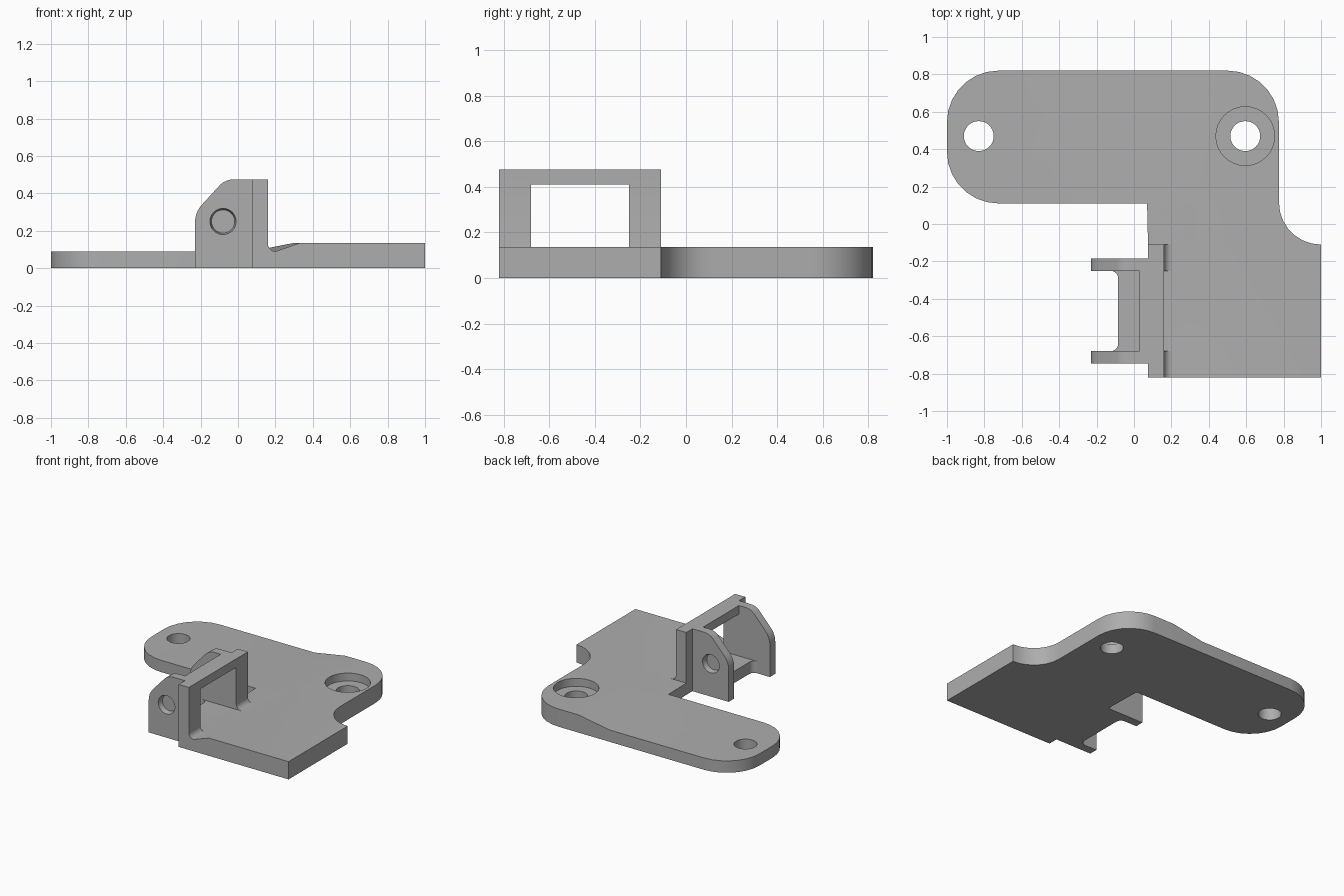
import bpy
import bmesh
import math
from mathutils import Vector

if "Cube" in bpy.data.objects:
    bpy.data.objects.remove(bpy.data.objects["Cube"], do_unlink=True)

grey = bpy.data.materials.new("plain grey")
grey.use_nodes = True
grey.diffuse_color = (0.42, 0.42, 0.42, 1)
grey.node_tree.nodes["Principled BSDF"].inputs["Base Color"].default_value = (0.42, 0.42, 0.42, 1)

LOW, HIGH = 0.09, 0.135      # thin and thick plate levels
TOP = 0.475                  # bracket height


def arc(cx, cy, r, start, end, steps=7):
    angles = [math.radians(start + (end - start) * i / steps) for i in range(steps + 1)]
    return [(cx + r * math.cos(a), cy + r * math.sin(a)) for a in angles]


def loft(name, sections):
    """Skin matching rings of points into a closed solid."""
    bm = bmesh.new()
    rings = [[bm.verts.new(p) for p in ring] for ring in sections]
    n = len(rings[0])
    for a, b in zip(rings, rings[1:]):
        for i in range(n):
            j = (i + 1) % n
            bm.faces.new((a[i], a[j], b[j], b[i]))
    bm.faces.new(rings[0])
    bm.faces.new(rings[-1])
    bmesh.ops.recalc_face_normals(bm, faces=bm.faces)
    mesh = bpy.data.meshes.new(name)
    bm.to_mesh(mesh)
    bm.free()
    mesh.materials.append(grey)
    obj = bpy.data.objects.new(name, mesh)
    bpy.context.collection.objects.link(obj)
    return obj


def prism(name, outline, axis, lo, hi):
    """Extrude an outline along z (xy outline) or y (xz outline)."""
    place = (lambda p, d: (p[0], p[1], d)) if axis == "z" else (lambda p, d: (p[0], d, p[1]))
    return loft(name, [[place(p, d) for p in outline] for d in (lo, hi)])


def round_cutter(start, end, r1, r2, sides=32):
    """Tapered round cutter between two points."""
    start, end = Vector(start), Vector(end)
    turn = (end - start).to_track_quat("Z", "Y")
    ring = arc(0, 0, 1, 0, 360 - 360 / sides, sides - 1)
    return loft("cutter", [[c + turn @ Vector((x * r, y * r, 0)) for x, y in ring]
                           for c, r in ((start, r1), (end, r2))])


def activate(obj):
    bpy.ops.object.select_all(action="DESELECT")
    obj.select_set(True)
    bpy.context.view_layer.objects.active = obj


def cut(obj, cutter):
    mod = obj.modifiers.new("cut", "BOOLEAN")
    mod.operation = "DIFFERENCE"
    mod.solver = "EXACT"
    mod.object = cutter
    activate(obj)
    bpy.ops.object.modifier_apply(modifier=mod.name)
    bpy.data.objects.remove(cutter, do_unlink=True)


parts = []

# Base plate: rounded arm plus square pad
outline = (arc(-0.725, 0.385, 0.275, 270, 180) + arc(-0.725, 0.545, 0.275, 180, 90)
           + arc(0.5, 0.545, 0.275, 90, 0) + arc(1.0, 0.115, 0.225, 180, 270)
           + [(1, -0.82), (0.075, -0.82), (0.075, -0.11), (0.07, 0.11)])
plate = prism("base_plate", outline, "z", 0, HIGH)
parts.append(plate)

# Lower the arm and slope it up to the pad
rings = []
for y, foot in ((1, 0.07), (0.11, 0.07), (-0.11, 0.2), (-1, 0.2)):
    end = foot + (0.33 - foot) * 0.06 / (HIGH - LOW)
    rings.append([(-2, y, LOW), (foot, y, LOW), (end, y, LOW + 0.06), (-2, y, LOW + 0.06)])
cut(plate, loft("cutter", rings))

# Screw holes and the counterbore
for x in (-0.83, 0.595):
    cut(plate, round_cutter((x, 0.47, -0.1), (x, 0.47, 0.3), 0.08, 0.08))
cut(plate, round_cutter((0.595, 0.47, 0.075), (0.595, 0.47, 0.3), 0.157, 0.157))

# Bracket posts with a fillet at the foot
post = ([(0.075, LOW), (0.2, LOW)] + arc(0.2, LOW + 0.04, 0.04, 270, 180, 5)
        + [(0.16, TOP), (0.075, TOP)])
parts.append(prism("bracket_front_post", post, "y", -0.82, -0.68))
parts.append(prism("bracket_back_post", post, "y", -0.25, -0.11))

# Bar across the top of the opening
bar = [(0.03, 0.41), (0.16, 0.41), (0.16, TOP), (0.03, TOP)]
parts.append(prism("bracket_top_bar", bar, "y", -0.68, -0.25))

# Floor between the ears, with rounded inner corners
floor = ([(0.075, -0.68)] + arc(-0.125, -0.64, 0.04, 270, 360, 5)
         + arc(-0.125, -0.29, 0.04, 0, 90, 5) + [(0.075, -0.25)])
parts.append(prism("bracket_floor", floor, "z", 0, LOW))

# Ears with a shallow round socket on the outside
ear = ([(0.075, 0), (-0.23, 0)] + arc(-0.09, 0.245, 0.14, 180, 135, 5)
       + arc(-0.025, 0.375, 0.1, 135, 90, 5) + [(0.075, TOP)])
for name, lo, hi, outer, inward in (("front_ear", -0.745, -0.68, -0.745, 1),
                                    ("back_ear", -0.25, -0.185, -0.185, -1)):
    obj = prism(name, ear, "y", lo, hi)
    cut(obj, round_cutter((-0.08, outer - 0.01 * inward, 0.25),
                          (-0.08, outer + 0.04 * inward, 0.25), 0.072, 0.062))
    parts.append(obj)

for obj in parts:
    activate(obj)
    bpy.ops.object.shade_smooth_by_angle(angle=math.radians(30))
